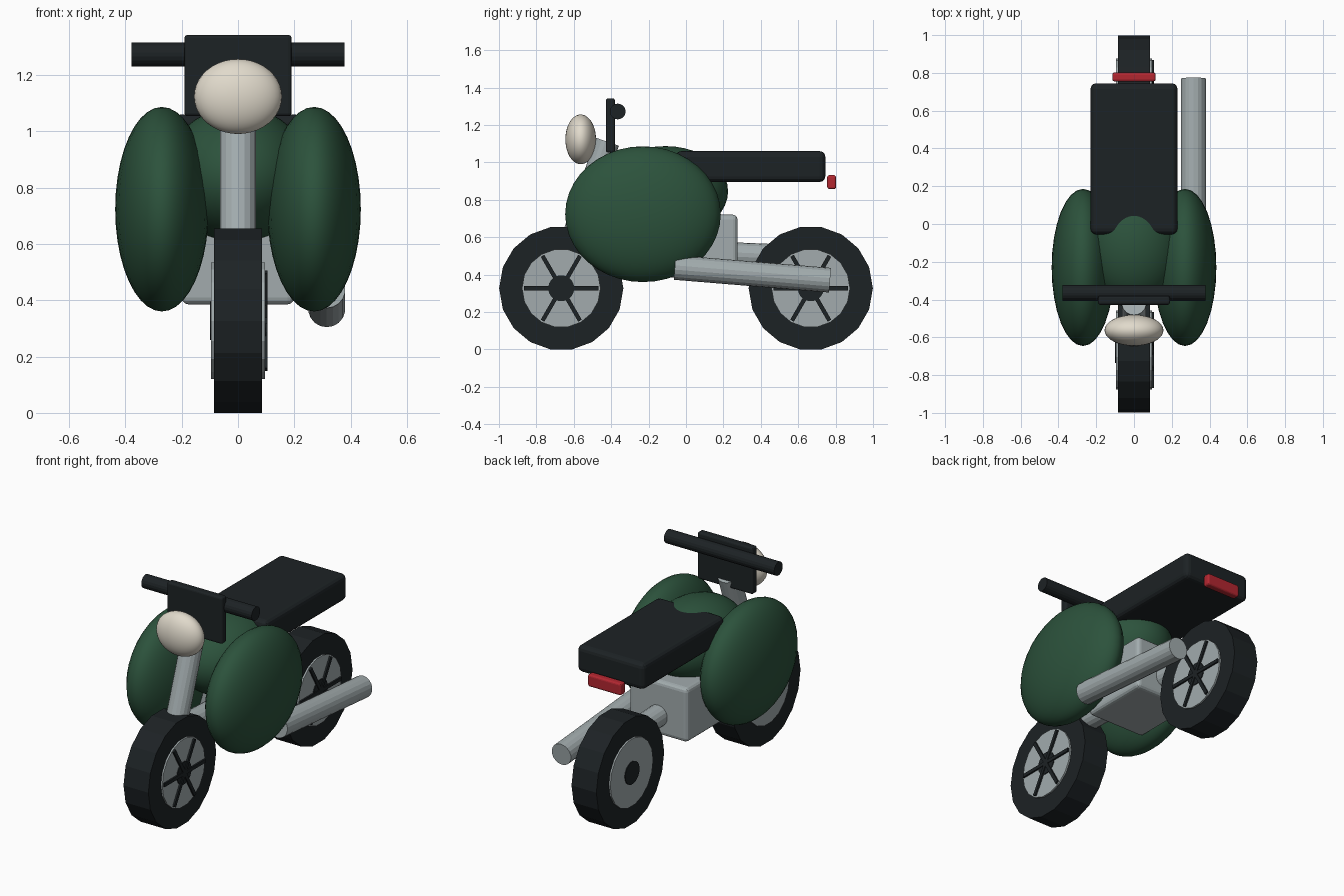
import bpy, math
from mathutils import Vector

if "Cube" in bpy.data.objects:
    bpy.data.objects.remove(bpy.data.objects["Cube"])


def material(name, rgb):
    m = bpy.data.materials.new(name)
    m.diffuse_color = (*rgb, 1)
    m.use_nodes = True
    m.node_tree.nodes["Principled BSDF"].inputs["Base Color"].default_value = m.diffuse_color
    return m


GREEN = material("green_paint", (0.025, 0.085, 0.045))
BLACK = material("black_rubber", (0.012, 0.016, 0.018))
STEEL = material("steel", (0.36, 0.41, 0.42))
CREAM = material("cream_lamp", (0.75, 0.70, 0.60))
RED = material("red_lamp", (0.45, 0.02, 0.03))


def finish(name, mat):
    ob = bpy.context.object
    ob.name = name
    ob.data.materials.append(mat)
    return ob


def box(name, lo, hi, mat, bevel=0.0, rot=(0, 0, 0)):
    lo, hi = Vector(lo), Vector(hi)
    bpy.ops.mesh.primitive_cube_add(size=1, location=(lo + hi) / 2)
    ob = finish(name, mat)
    ob.scale = hi - lo
    bpy.ops.object.transform_apply(location=False, rotation=False, scale=True)
    ob.rotation_euler = rot
    if bevel:
        b = ob.modifiers.new("bevel", 'BEVEL')
        b.width = bevel
        b.segments = 3
    return ob


def tube(name, a, b, r, mat, sides=18):
    a, b = Vector(a), Vector(b)
    bpy.ops.mesh.primitive_cylinder_add(vertices=sides, radius=r, depth=(b - a).length,
                                        location=(a + b) / 2)
    ob = finish(name, mat)
    ob.rotation_euler = (b - a).to_track_quat('Z', 'Y').to_euler()
    return ob


def disc(name, y, z, r, half, mat):
    # cylinder lying across the bike, a corner pointing along y
    bpy.ops.mesh.primitive_cylinder_add(vertices=18, radius=r, depth=2 * half,
                                        location=(0, y, z), rotation=(0, math.pi / 2, 0))
    return finish(name, mat)


def ellipsoid(name, centre, radii, mat):
    bpy.ops.mesh.primitive_uv_sphere_add(segments=32, ring_count=20, radius=1, location=centre)
    ob = finish(name, mat)
    ob.scale = radii
    bpy.ops.object.shade_smooth()
    return ob


# wheels: tyre, rim, hub and spokes on the right side only
WZ = 0.327
for side, y in (("front", -0.667), ("rear", 0.667)):
    disc(side + "_tyre", y, WZ, 0.332, 0.085, BLACK)
    disc(side + "_rim", y, WZ, 0.21, 0.095, STEEL)
    disc(side + "_hub", y, WZ, 0.07, 0.1, BLACK)
    for i in range(3):
        box(f"{side}_spoke_{i}", (0.088, y - 0.2, WZ - 0.011), (0.105, y + 0.2, WZ + 0.011),
            BLACK, rot=(i * math.pi / 3, 0, 0))

# tank and side tanks
ellipsoid("tank", (0, -0.11, 0.845), (0.26, 0.335, 0.242), GREEN)
for side, s in (("left", -1), ("right", 1)):
    ellipsoid(side + "_side_tank", (s * 0.27, -0.23, 0.723), (0.166, 0.416, 0.363), GREEN)

# engine, frame, fork and exhaust
box("engine", (-0.2, -0.17, 0.385), (0.2, 0.275, 0.72), STEEL, 0.025)
tube("frame_tube", (0, -0.52, 0.54), (0, 0.55, 0.495), 0.065, STEEL)
tube("fork", (0, -0.67, 0.40), (0, -0.42, 1.11), 0.065, STEEL)
tube("exhaust", (0.315, -0.06, 0.438), (0.315, 0.77, 0.37), 0.066, STEEL)

# seat and tail lamp
box("seat", (-0.23, -0.055, 0.895), (0.23, 0.745, 1.06), BLACK, 0.03)
box("tail_lamp", (-0.115, 0.755, 0.857), (0.115, 0.802, 0.932), RED, 0.012)

# handlebar, front plate and headlamp
tube("handlebar", (-0.378, -0.365, 1.272), (0.378, -0.365, 1.272), 0.042, BLACK)
box("front_plate", (-0.19, -0.428, 1.053), (0.19, -0.38, 1.342), BLACK, 0.012)
ellipsoid("headlamp", (0, -0.563, 1.123), (0.156, 0.082, 0.133), CREAM)
